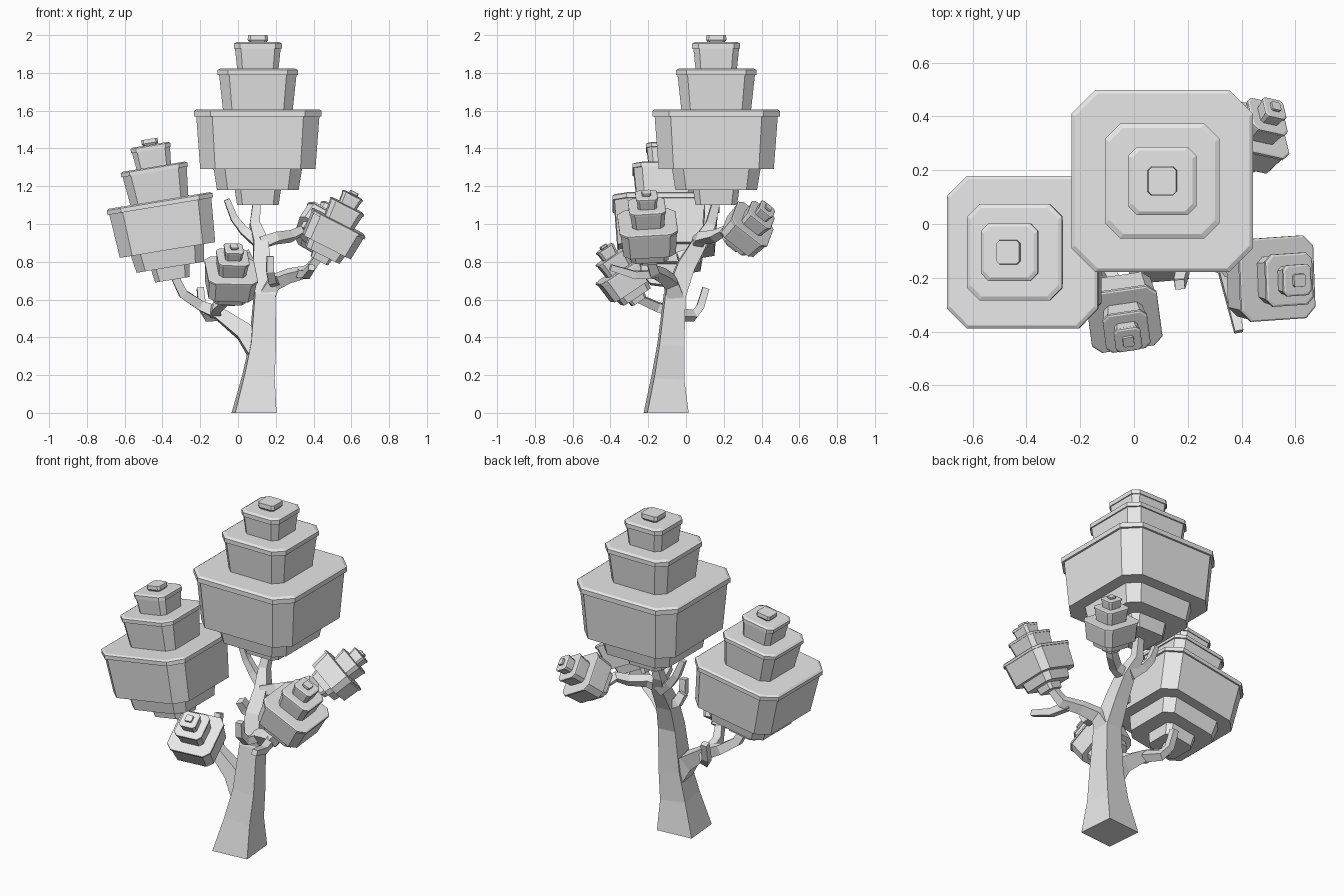
import bpy, bmesh, math
from mathutils import Vector, Matrix

if "Cube" in bpy.data.objects:
    bpy.data.objects.remove(bpy.data.objects["Cube"], do_unlink=True)

UP = Vector((0, 0, 1))

grey = bpy.data.materials.new("light_grey")
grey.use_nodes = True
grey.diffuse_color = (0.8, 0.8, 0.8, 1)
grey.node_tree.nodes["Principled BSDF"].inputs["Base Color"].default_value = (0.8, 0.8, 0.8, 1)


def loft(name, rings):
    """Skin a list of equal-length point rings and cap both ends."""
    bm = bmesh.new()
    loops = [[bm.verts.new(p) for p in ring] for ring in rings]
    for a, b in zip(loops, loops[1:]):
        for i in range(len(a)):
            j = (i + 1) % len(a)
            bm.faces.new((a[i], a[j], b[j], b[i]))
    bm.faces.new(loops[0][::-1])
    bm.faces.new(loops[-1])
    bmesh.ops.recalc_face_normals(bm, faces=bm.faces)
    mesh = bpy.data.meshes.new(name)
    bm.to_mesh(mesh)
    bm.free()
    mesh.materials.append(grey)
    obj = bpy.data.objects.new(name, mesh)
    bpy.context.collection.objects.link(obj)


def branch(name, *path, spin=5):
    """Square tube through (x, y, z, half_width) points."""
    pts = [Vector(p[:3]) for p in path]
    rings = []
    for i, (p, spec) in enumerate(zip(pts, path)):
        along = (pts[min(i + 1, len(pts) - 1)] - pts[max(i - 1, 0)]).normalized()
        if p.z == 0:
            along = UP
        turn = UP.rotation_difference(along).to_matrix() @ Matrix.Rotation(math.radians(spin), 3, "Z")
        r = spec[3]
        rings.append([p + turn @ Vector((x * r, y * r, 0))
                      for x, y in ((-1, -1), (1, -1), (1, 1), (-1, 1))])
    loft(name, rings)


# Stepped crown profile: (height, half width), lips on the upper tiers
CROWN = [(0, .11), (.08, .122), (.08, .216), (.19, .234), (.19, .305),
         (.47, .326), (.47, .338), (.498, .338), (.507, .325),
         (.507, .185), (.69, .205), (.69, .213), (.715, .213), (.723, .197),
         (.723, .11), (.83, .121), (.83, .127), (.855, .127), (.863, .113),
         (.863, .046), (.875, .054), (.9, .052)]


def crown(name, bottom, tip, spin=0):
    """Octagonal tiers stacked along the axis from bottom to tip."""
    axis = Vector(tip) - Vector(bottom)
    scale = axis.length / 0.9
    turn = UP.rotation_difference(axis).to_matrix() @ Matrix.Rotation(math.radians(spin), 3, "Z")
    rings = []
    for z, h in CROWN:
        k = h * 0.74
        corners = ((-k, -h), (k, -h), (h, -k), (h, k), (k, h), (-k, h), (-h, k), (-h, -k))
        rings.append([Vector(bottom) + turn @ Vector((x, y, z)) * scale for x, y in corners])
    loft(name, rings)


# Trunk rising into the main crown
branch("trunk", (.085, -.105, 0, .11), (.108, -.095, .19, .08), (.13, -.08, .36, .066),
       (.14, -.06, .62, .054), (.125, 0, .78, .046), (.12, .07, .9, .038),
       (.088, .13, 1.0, .026), (.1, .16, 1.12, .02))

# Left limb with its forks
branch("left_limb", (.1, -.085, .34, .058), (.03, -.075, .43, .045), (-.1, -.055, .525, .032),
       (-.2, -.05, .57, .026), (-.29, -.08, .63, .024), (-.34, -.1, .73, .02))
branch("front_fork", (-.12, -.05, .53, .028), (-.11, -.15, .56, .024), (-.05, -.26, .61, .02))
branch("left_back_twig", (-.1, -.04, .52, .025), (-.16, .04, .515, .023),
       (-.19, .075, .56, .02), (-.2, .105, .66, .018))

# Right limb with its forks
branch("right_limb", (.14, -.055, .6, .048), (.19, -.08, .69, .036), (.27, -.12, .725, .03),
       (.37, -.17, .75, .026), (.43, -.195, .83, .02))
branch("right_front_twig", (.33, -.15, .735, .022), (.36, -.27, .73, .02), (.39, -.4, .77, .016))
branch("right_upright_twig", (.2, -.085, .69, .022), (.18, -.18, .7, .021),
       (.17, -.22, .75, .02), (.17, -.225, .83, .018))

# Upper branches
branch("back_limb", (.12, .06, .9, .03), (.2, .08, .925, .026), (.28, .15, .935, .024),
       (.33, .2, .96, .022), (.38, .26, .91, .018))
branch("upper_left_twig", (.11, .09, .9, .028), (.03, .11, .965, .022),
       (-.02, .115, 1.03, .019), (-.06, .11, 1.13, .015))
branch("trunk_stub", (.12, 0, .78, .03), (.06, -.01, .8, .026), (.04, -.03, .85, .022))

# Foliage crowns
crown("main_crown", (.105, .16, 1.1), (.105, .16, 2.0))
crown("left_crown", (-.347, -.105, .705), (-.47, -.105, 1.45))
crown("right_crown", (.43, -.195, .805), (.617, -.21, 1.17), spin=3)
crown("back_crown", (.37, .245, .89), (.53, .44, 1.09))
crown("front_crown", (-.055, -.25, .59), (-.02, -.44, .885), spin=8)
